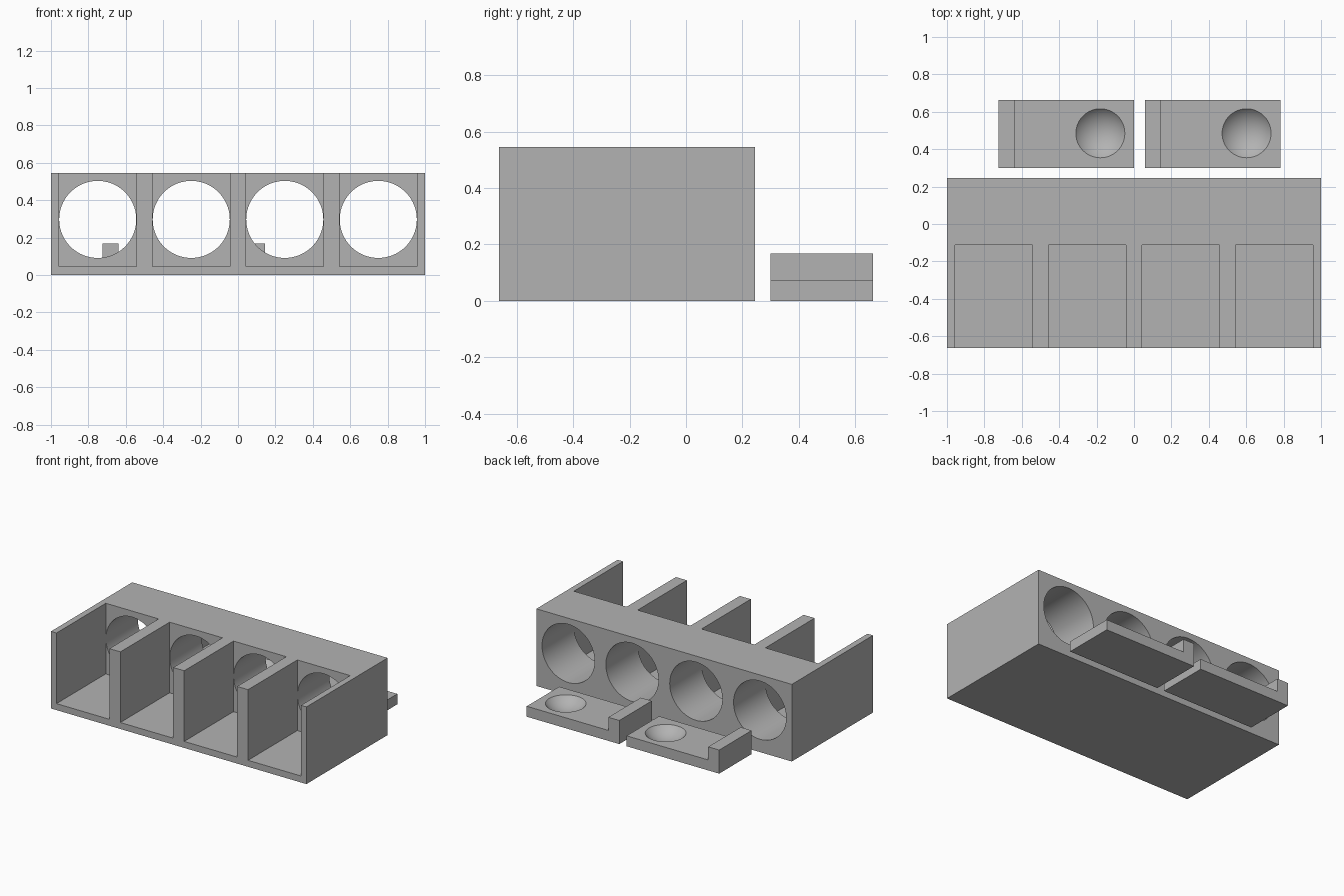
import bpy, bmesh, math
from mathutils import Matrix, Vector

if "Cube" in bpy.data.objects:
    bpy.data.objects.remove(bpy.data.objects["Cube"])

grey = bpy.data.materials.new("plain grey")
grey.diffuse_color = (0.45, 0.45, 0.45, 1)
grey.use_nodes = True
grey.node_tree.nodes["Principled BSDF"].inputs["Base Color"].default_value = grey.diffuse_color


def make(name, bm):
    bmesh.ops.recalc_face_normals(bm, faces=bm.faces)
    mesh = bpy.data.meshes.new(name)
    bm.to_mesh(mesh)
    bm.free()
    mesh.materials.append(grey)
    ob = bpy.data.objects.new(name, mesh)
    bpy.context.collection.objects.link(ob)
    return ob


def extrude_profile(name, points, axis, start, depth):
    """Closed 2D profile swept along y (points are x, z) or x (points are y, z)."""
    bm = bmesh.new()
    place = (lambda a, b: (a, start, b)) if axis == 'Y' else (lambda a, b: (start, a, b))
    face = bm.faces.new([bm.verts.new(place(a, b)) for a, b in points])
    out = bmesh.ops.extrude_face_region(bm, geom=[face])
    move = Vector((0, depth, 0)) if axis == 'Y' else Vector((depth, 0, 0))
    bmesh.ops.translate(bm, vec=move,
                        verts=[g for g in out["geom"] if isinstance(g, bmesh.types.BMVert)])
    return make(name, bm)


def rect(a0, a1, b0, b1):
    return [(a0, b0), (a1, b0), (a1, b1), (a0, b1)]


def cut(ob, cutter):
    mod = ob.modifiers.new("cut", 'BOOLEAN')
    mod.operation = 'DIFFERENCE'
    mod.solver = 'EXACT'
    mod.object = cutter
    bpy.context.view_layer.objects.active = ob
    bpy.ops.object.modifier_apply(modifier=mod.name)
    bpy.data.objects.remove(cutter)


def smooth(ob):
    bpy.ops.object.select_all(action='DESELECT')
    ob.select_set(True)
    bpy.context.view_layer.objects.active = ob
    bpy.ops.object.shade_smooth_by_angle(angle=math.radians(30))


# Rack block with four open bays, each with a round hole through the back
rack = extrude_profile("rack", rect(-1, 1, 0, 0.546), 'Y', -0.663, 0.908)
for x in (-0.75, -0.25, 0.25, 0.75):
    cut(rack, extrude_profile("bay_cutter", rect(x - 0.207, x + 0.207, 0.046, 0.8),
                              'Y', -0.9, 0.788))
    circle = [(x + 0.206 * math.cos(t), 0.297 + 0.206 * math.sin(t))
              for t in (math.tau * i / 80 for i in range(80))]
    cut(rack, extrude_profile("hole_cutter", circle, 'Y', -0.3, 0.8))
smooth(rack)

# Two loose L-shaped clips with a shallow finger dimple
BASE, DIMPLE_R, DIMPLE_D = 0.074, 0.131, 0.06
SPHERE_R = (DIMPLE_R ** 2 + DIMPLE_D ** 2) / (2 * DIMPLE_D)
for name, x in (("left_clip", -0.724), ("right_clip", 0.058)):
    profile = [(x, 0), (x + 0.725, 0), (x + 0.725, BASE),
               (x + 0.086, BASE), (x + 0.086, 0.167), (x, 0.167)]
    clip = extrude_profile(name, profile, 'Y', 0.3, 0.363)
    bm = bmesh.new()
    centre = Vector((x + 0.544, 0.485, BASE - DIMPLE_D + SPHERE_R))
    bmesh.ops.create_uvsphere(bm, u_segments=64, v_segments=48, radius=SPHERE_R,
                              matrix=Matrix.Translation(centre))
    cut(clip, make("dimple_cutter", bm))
    smooth(clip)
